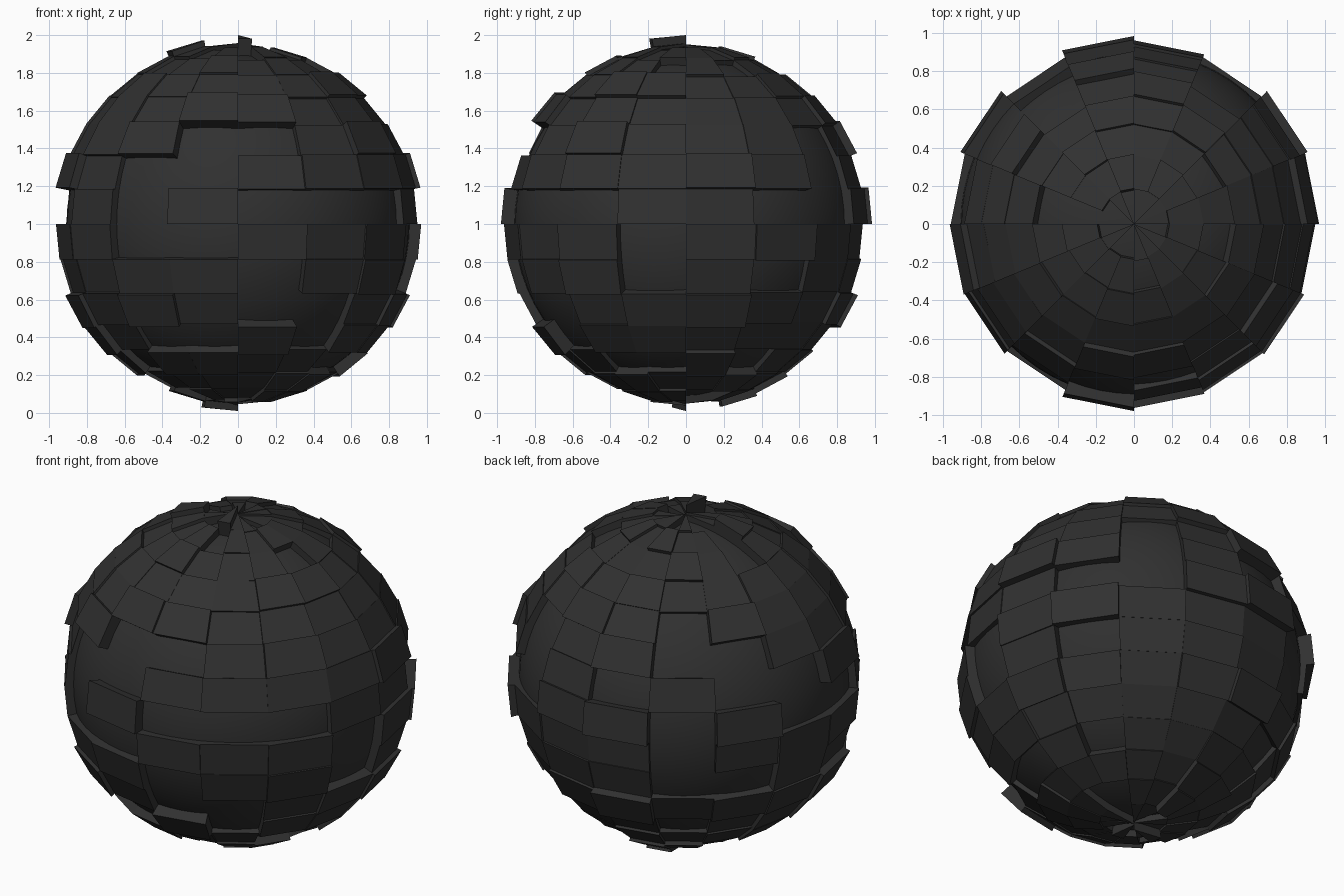
import bpy, bmesh, random
from math import sin, cos, pi
from mathutils import Vector

if "Cube" in bpy.data.objects:
    bpy.data.objects.remove(bpy.data.objects["Cube"])

random.seed(7)
N = 16            # columns around and rows from pole to pole
CORE = 0.908
CENTRE = Vector((0, 0, 1))

dark = bpy.data.materials.new("dark_grey")
dark.diffuse_color = (0.03, 0.03, 0.03, 1)
dark.use_nodes = True
dark.node_tree.nodes["Principled BSDF"].inputs["Base Color"].default_value = dark.diffuse_color

# Smooth core
bpy.ops.mesh.primitive_uv_sphere_add(segments=64, ring_count=32, radius=CORE, location=CENTRE)
core = bpy.context.object
core.name = "core_sphere"
core.data.materials.append(dark)
bpy.ops.object.shade_smooth()

# Columns left open on each row (rows count up from the bottom pole)
open_cols = {
    4: (5, 10, 11, 13), 5: (12, 13), 6: (1, 5, 6, 12, 15),
    7: (5, 10, 11, 15), 8: (1, 2, 5, 7, 8, 10, 12, 13, 14),
    9: (2, 4, 6, 7, 10, 11), 10: (2, 5, 6, 11, 12), 11: (5,),
}
# Typical panel radius where it can be read: (row, col)
tall = {
    (7, 15): .975, (7, 0): .97, (9, 0): .985, (9, 15): .96, (9, 8): .985,
    (5, 0): .985, (5, 15): .97, (5, 7): .97, (5, 8): .99, (4, 8): .98,
    (8, 4): .985, (8, 11): .98, (8, 6): .985, (7, 1): .985, (10, 4): .98,
    (11, 11): .985, (11, 12): .97, (5, 4): .985, (5, 3): .96, (4, 12): .98,
    (5, 10): .98, (5, 11): .955, (14, 8): .99, (15, 12): 1.0, (10, 14): .98,
    (10, 10): .975, (7, 14): .965, (6, 14): .975, (3, 0): .97, (2, 4): .97,
    (1, 4): .985, (7, 7): .96, (12, 14): .97, (11, 6): .98, (8, 0): .945,
    (8, 15): .95, (9, 12): .945, (7, 13): .955, (7, 9): .96, (0, 8): .99,
}


def point(row, col, r):
    lat, az = -pi / 2 + row * pi / N, col * 2 * pi / N
    return CENTRE + r * Vector((cos(lat) * cos(az), cos(lat) * sin(az), sin(lat)))


def panel(bm, row, col, r_in, r_out):
    """Flat faced block covering one grid cell, flaring along the radii."""
    corners = [(row, col), (row, col + 1), (row + 1, col + 1), (row + 1, col)]
    if row == 0:
        corners.pop(0)
    if row == N - 1:
        corners.pop()
    inner = [bm.verts.new(point(a, b, r_in)) for a, b in corners]
    outer = [bm.verts.new(point(a, b, r_out)) for a, b in corners]
    bm.faces.new(outer)
    bm.faces.new(inner[::-1])
    n = len(corners)
    for i in range(n):
        j = (i + 1) % n
        bm.faces.new((inner[i], inner[j], outer[j], outer[i]))


# Raised panels
bm = bmesh.new()
for row in range(N):
    for col in range(N):
        r = tall.get((row, col), random.uniform(.935, .965))
        gap = col in open_cols.get(row, ())
        if row < 4 or row > 11:
            gap = random.random() < 0.22 and (row, col) not in tall
        if not gap:
            panel(bm, row, col, 0.88, r)
mesh = bpy.data.meshes.new("raised_panels")
bm.to_mesh(mesh)
bm.free()
mesh.materials.append(dark)
bpy.context.collection.objects.link(bpy.data.objects.new("raised_panels", mesh))
